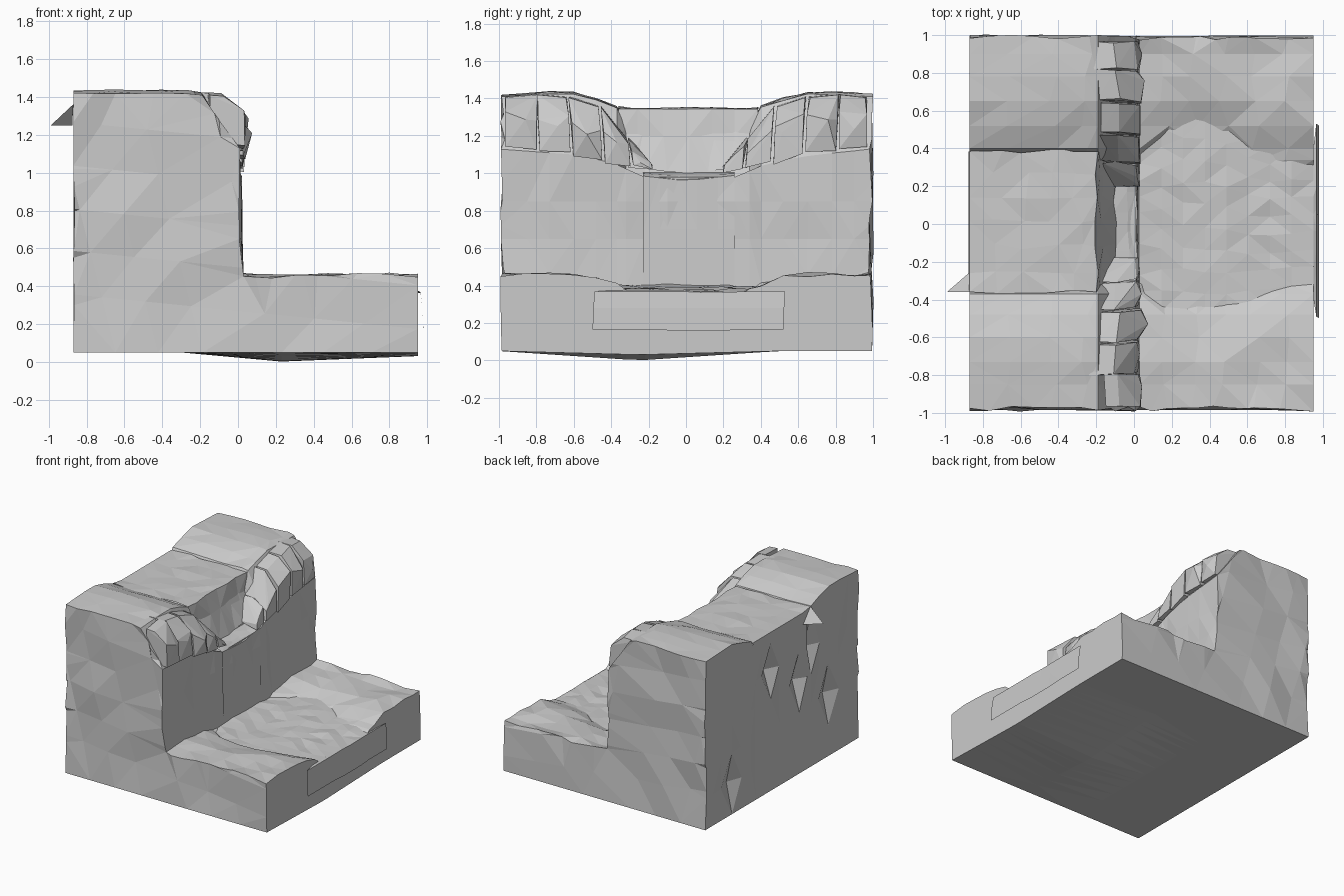
import bpy, bmesh, random
from math import exp, sin

if "Cube" in bpy.data.objects:
    bpy.data.objects.remove(bpy.data.objects["Cube"])

random.seed(7)


def jit(a):
    return random.uniform(-a, a)


def lerp(t, pts):
    """Piecewise-linear lookup in a short list of (key, value)."""
    if t <= pts[0][0]:
        return pts[0][1]
    for (a, u), (b, v) in zip(pts, pts[1:]):
        if t <= b:
            return u + (v - u) * (t - a) / (b - a)
    return pts[-1][1]


def finish(name, bm, solid=False):
    if solid:
        bmesh.ops.recalc_face_normals(bm, faces=bm.faces[:])
    bmesh.ops.triangulate(bm, faces=bm.faces[:])
    me = bpy.data.meshes.new(name)
    bm.to_mesh(me)
    bm.free()
    ob = bpy.data.objects.new(name, me)
    bpy.context.collection.objects.link(ob)
    return ob


def facet_caps(bm):
    """Cut the flat end caps into cells and push their points about."""
    cuts = [((x, 0, .1 * x), (1, 0, .25)) for x in (-.62, -.4, -.17, .2, .45, .7)]
    cuts += [((0, 0, z), (.1, 0, 1)) for z in (.27, .5, .72, .95, 1.18)]
    for co, no in cuts:
        caps = [f for f in bm.faces if abs(f.normal.y) > .9 and
                abs(f.calc_center_median().y) > .95]
        geom = caps + list({e for f in caps for e in f.edges}) + \
            list({v for f in caps for v in f.verts})
        bmesh.ops.bisect_plane(bm, geom=geom, plane_co=co, plane_no=no)
        bm.normal_update()
    for v in bm.verts:
        if abs(v.co.y) > .97 and v.co.z > .12:
            v.co.y += (1 if v.co.y < 0 else -1) * random.uniform(-.008, .022)


def loft(name, rows, closed=False):
    """Skin rows of points; closed rows become a capped solid."""
    bm = bmesh.new()
    vs = [[bm.verts.new(p) for p in r] for r in rows]
    n = len(rows[0])
    for a, b in zip(vs, vs[1:]):
        for i in range(n if closed else n - 1):
            j = (i + 1) % n
            bm.faces.new((a[i], a[j], b[j], b[i]))
    if closed:
        bm.faces.new(vs[0])
        bm.faces.new(vs[-1])
        bmesh.ops.recalc_face_normals(bm, faces=bm.faces[:])
        facet_caps(bm)
    return finish(name, bm, closed)


BANK = [(-1, 1.42), (-.63, 1.44), (-.5, 1.41), (-.37, 1.36), (-.33, 1.25),
        (.35, 1.25), (.39, 1.36), (.64, 1.435), (1, 1.42)]
LIP = [(-1, 1.13), (-.6, 1.1), (-.4, 1.06), (-.22, .98), (.26, .98),
       (.45, 1.06), (.7, 1.1), (1, 1.13)]
POOL_MIN = [(0, -.3), (.15, -.44), (.45, -.47), (.7, -.42), (.95, -.38)]
POOL_MAX = [(0, .35), (.2, .55), (.45, .55), (.65, .4), (.95, .39)]


def ground(x, y):
    """Lower ground, dipping into the plunge pool."""
    inside = min(y - lerp(x, POOL_MIN), lerp(x, POOL_MAX) - y)
    return lerp(inside, [(-.45, .455), (-.2, .46), (0, .405), (.12, .33)])


# Terrain: closed side profile lofted from front to back
YS = [-.985, -.85, -.73, -.6, -.48, -.37, -.32, -.22, -.1, .03, .15, .26,
      .34, .4, .52, .65, .78, .9, .995]
DENTS = {(3, 2): .05, (7, 3): .06, (10, 4): .06, (15, 1): .05, (5, 4): .05}
rows = []
for k, y in enumerate(YS):
    end = k in (0, len(YS) - 1)
    mid = -.33 < y < .35
    top, lip = lerp(y, BANK), lerp(y, LIP)
    tent = max(0, 1 - abs(y + .25) / .75)
    ring = [(-.87, .05)]
    for i, z in enumerate((.3, .55, .8, 1.02), 1):
        ring.append((-.865 + DENTS.get((k, i), 0) + jit(.006), z))
    ring.append((-.87, top))
    for x in (-.65, -.42, -.25):
        ring.append((x + jit(.03), top + jit(.01)))
    ring += [(-.19, top - .01), (-.1, lip if mid else lip + .15), (.01, lip)]
    ring += [(.015 + jit(.01), z) for z in (.85, .65)]
    for x in (.03, .16, .32, .48, .64, .8, .95):
        xx = x if x in (.03, .95) else x + jit(.03)
        ring.append((xx, ground(xx, y) + jit(.015)))
    ring += [(.95, .05 - .02 * tent), (.23, .05 - .05 * tent), (-.3, .05)]
    rows.append([(x, y, z) for x, z in ring])
loft("terrain", rows, True)


# Crumbling rock slabs along the cliff edge
def rock(name, y0, y1, top0, top1, low0, low1, lean):
    bm = bmesh.new()
    back = -.2 + jit(.05)
    for y, t, b in ((y0 + .008, top0, low0), (y1 - .008, top1, low1)):
        d = jit(.02)
        for p in ((back + d, y + lean, t - .01),
                  (-.09 + d, y + lean + jit(.01), t - .015),
                  (.02 + d, y + lean * .4, t * .6 + b * .4 + jit(.03)),
                  (.03 + d / 2, y, b + jit(.015)), (-.14, y, b + .03)):
            bm.verts.new(p)
    bm.verts.new((.045 + jit(.03), y0 + (y1 - y0) * random.uniform(.25, .75),
                  (top0 + top1 + low0 + low1) * .25 + jit(.04)))
    bmesh.ops.convex_hull(bm, input=bm.verts[:])
    finish(name, bm, True)


# (distance from the centre line, top height, bottom height) of each joint
EDGES = [(.975, 1.42, 1.13), (.79, 1.435, 1.12), (.61, 1.42, 1.1),
         (.44, 1.37, 1.06), (.29, 1.2, 1.03), (.17, 1.07, 1.01)]
for s, side in ((-1, "left"), (1, "right")):
    for i, (a, b) in enumerate(zip(EDGES, EDGES[1:])):
        (ya, ta, la), (yb, tb, lb) = sorted(
            (s * q[0] + (.02 if s > 0 and q[0] < .9 else 0), q[1], q[2])
            for q in (a, b))
        rock(f"edge_rock_{side}_{i}", ya, yb, ta, tb, la, lb,
             s * .02 if i else 0)

# River on the plateau, tipping over the cliff edge and drooping at the back
rows = []
for y in (-.36, -.26, -.12, .02, .14, .26, .385):
    flare = .12 if y == -.36 else .005
    inner = .06 * exp(-(y / .2) ** 2)
    r = [(-.87 - flare, y, 1.25), (-.872, y, 1.36 if flare > .1 else 1.345)]
    for x in (-.72, -.57, -.42, -.3):
        r.append((x + jit(.03), y + jit(.015), 1.347 + jit(.008)))
    r += [(-.2 + jit(.012), y, 1.345), (-.17 + jit(.01), y, 1.2),
          (-.1 + jit(.01), y * .85, 1.03 - inner * .5)]
    rows.append(r)
loft("river", rows)

# Waterfall curtain
rows = []
for y in (-.23, -.14, -.04, .06, .17, .26):
    sag = .03 * (1 - abs(y) / .27)
    rows.append([(-.11, y, 1.005), (-.03 + jit(.01), y, 1 - sag * .5),
                 (.015 + jit(.008), y, .99 - sag), (.022, y, .7),
                 (.03, y, .38)])
loft("waterfall", rows)

# Pool surface in broad ripples, with a skirt hanging over the front edge
rows = []
N = 9
for j in range(N + 1):
    t = j / N
    r = []
    for i in range(9):
        x = .03 + .115 * i
        a, b = lerp(x, POOL_MIN) - .02, lerp(x, POOL_MAX) + .02
        z = .395 - .025 * (i / 8) + .008 * sin(i * 1.6 + j * .4) + jit(.008)
        r.append((x, a + (b - a) * t + jit(.008), z))
    ye = -.49 + 1.02 * t
    sag = .008 if 3 < j < 7 else 0
    r += [(.965, ye, .365 + jit(.004)), (.975, ye - .005, .28),
          (.98, ye - .01, .165 - sag)]
    rows.append(r)
loft("pool", rows)
